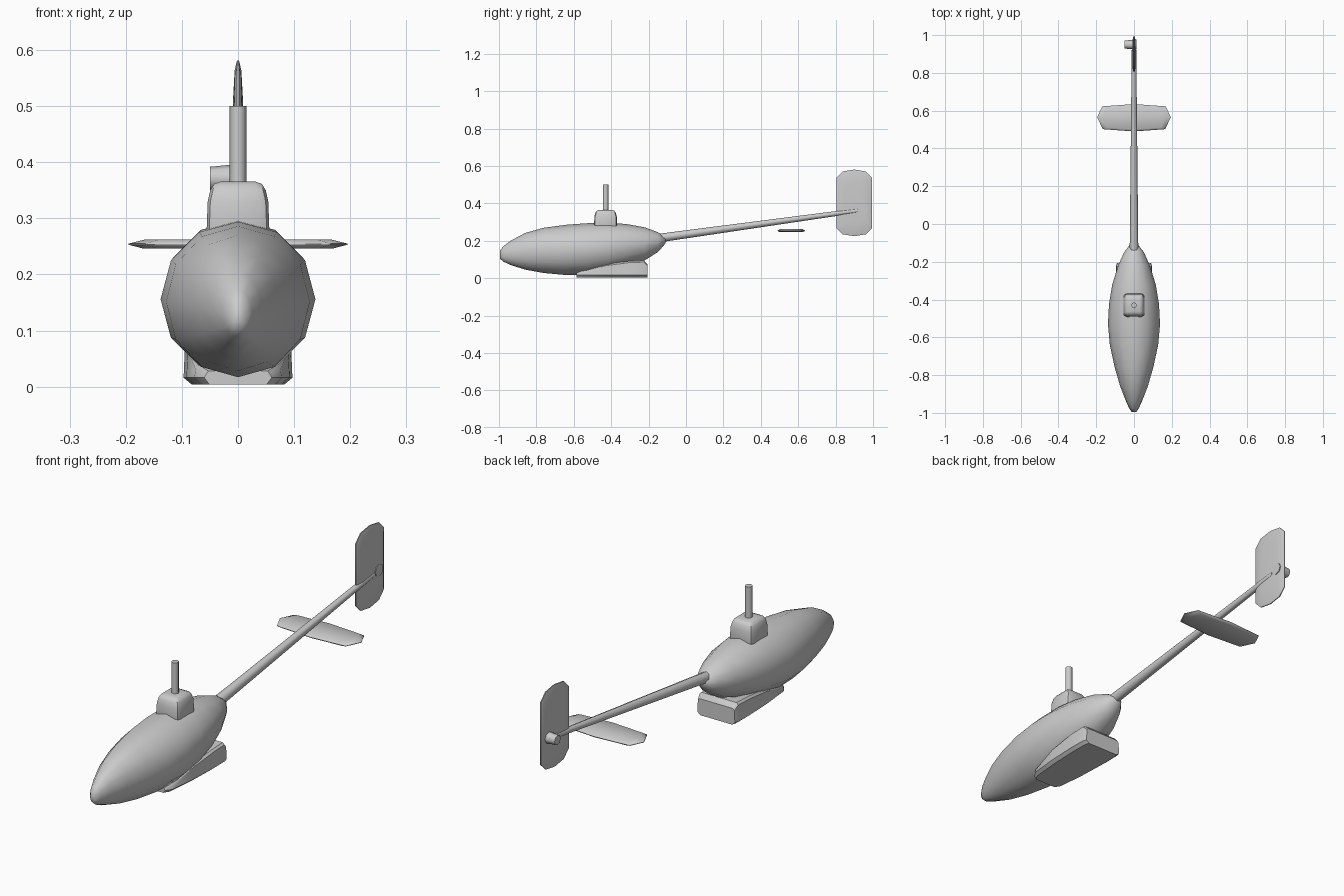
import bpy, bmesh, math
from mathutils import Vector

if "Cube" in bpy.data.objects:
    bpy.data.objects.remove(bpy.data.objects["Cube"])


def finish(name, bm, angle=40, bevel=0, segments=2):
    """Turn a bmesh into a named, smooth shaded object."""
    bmesh.ops.recalc_face_normals(bm, faces=bm.faces)
    me = bpy.data.meshes.new(name)
    bm.to_mesh(me)
    bm.free()
    ob = bpy.data.objects.new(name, me)
    bpy.context.collection.objects.link(ob)
    bpy.ops.object.select_all(action='DESELECT')
    bpy.context.view_layer.objects.active = ob
    ob.select_set(True)
    if bevel:
        mod = ob.modifiers.new("bevel", 'BEVEL')
        mod.width = bevel
        mod.segments = segments
        bpy.ops.object.modifier_apply(modifier=mod.name)
    bpy.ops.object.shade_smooth_by_angle(angle=math.radians(angle))
    return ob


def loft(name, rings, **kw):
    """Skin a list of equal-length closed rings and cap both ends."""
    bm = bmesh.new()
    loops = [[bm.verts.new(p) for p in ring] for ring in rings]
    n = len(loops[0])
    for a, b in zip(loops, loops[1:]):
        for i in range(n):
            j = (i + 1) % n
            bm.faces.new((a[i], a[j], b[j], b[i]))
    bm.faces.new(loops[0][::-1])
    bm.faces.new(loops[-1])
    return finish(name, bm, **kw)


def tube(name, start, end, r1, r2, sides=8):
    a, b = Vector(start), Vector(end)
    q = (b - a).to_track_quat('Z', 'Y')
    rings = []
    for c, r in ((a, r1), (b, r2)):
        rings.append([c + q @ Vector((r * math.cos(t), r * math.sin(t), 0))
                      for t in (2 * math.pi * i / sides for i in range(sides))])
    return loft(name, rings, angle=50)


def blade(name, outline, centre, place, layers):
    """Thin lens-shaped surface: scaled copies of an outline stacked by thickness."""
    cu, cv = centre
    rings = [[place(cu + (u - cu) * s, cv + (v - cv) * s, w) for u, v in outline]
             for s, w in layers]
    return loft(name, rings, angle=60)


# Fuselage: 12-sided stations (y, bottom, top, half width)
stations = [
    (-0.995, 0.105, 0.148, 0.012), (-0.975, 0.088, 0.172, 0.026),
    (-0.935, 0.070, 0.202, 0.044), (-0.86, 0.046, 0.242, 0.073),
    (-0.76, 0.028, 0.270, 0.102), (-0.64, 0.017, 0.286, 0.128),
    (-0.53, 0.018, 0.294, 0.138), (-0.42, 0.035, 0.297, 0.132),
    (-0.32, 0.062, 0.290, 0.115), (-0.22, 0.096, 0.272, 0.084),
    (-0.15, 0.140, 0.246, 0.053), (-0.11, 0.186, 0.218, 0.022)]
rings = []
for y, z0, z1, w in stations:
    rings.append([(w * math.sin(i * math.pi / 6), y,
                   (z0 + z1) / 2 + (z1 - z0) / 2 * math.cos(i * math.pi / 6))
                  for i in range(12)])
loft("fuselage", rings, angle=60)

# Belly pod: wedge stations (y, half width, top)
rings = []
for y, w, top in [(-0.585, 0.06, 0.028), (-0.56, 0.078, 0.038), (-0.43, 0.092, 0.075),
                  (-0.30, 0.097, 0.092), (-0.225, 0.096, 0.094), (-0.206, 0.09, 0.075)]:
    half = [(w * 0.85, 0.004), (w, 0.016), (w * 0.97, top - 0.008), (w * 0.88, top)]
    rings.append([(x, y, z) for x, z in half] + [(-x, y, z) for x, z in half[::-1]])
loft("belly_pod", rings, angle=35)

# Rotor housing and mast
rings = []
for z, hx, hy in [(0.25, 0.057, 0.062), (0.33, 0.054, 0.060), (0.366, 0.046, 0.050)]:
    rings.append([(sx * hx, -0.43 + sy * hy, z)
                  for sx, sy in ((1, 1), (-1, 1), (-1, -1), (1, -1))])
loft("rotor_housing", rings, bevel=0.016, segments=2, angle=40)
tube("rotor_mast", (0, -0.43, 0.34), (0, -0.43, 0.50), 0.015, 0.015)

# Tail boom
tube("tail_boom", (0, -0.15, 0.214), (0, 0.92, 0.362), 0.023, 0.012)

# Vertical tail fin
side = [(0.095, 0.135), (0.062, 0.168), (0, 0.178)]
quad = side + [(-0.062, 0.168), (-0.095, 0.135)]
fin = [(0.9 + u, 0.403 + v) for u, v in quad] + [(0.9 - u, 0.403 - v) for u, v in quad]
blade("tail_fin", fin, (0.9, 0.403), lambda u, v, w: (w, u, v),
      [(0.6, -0.009), (0.9, -0.006), (1, -0.002), (1, 0.002), (0.9, 0.006), (0.6, 0.009)])

# Horizontal stabiliser
half = [(0.165, 0.502), (0.195, 0.565), (0.168, 0.623)]
stab = [(0, 0.49)] + half + [(0, 0.635)] + [(-x, y) for x, y in half[::-1]]
blade("stabiliser", stab, (0, 0.563), lambda u, v, w: (u, v, 0.254 + w),
      [(0.86, -0.008), (1, -0.001), (1, 0.001), (0.86, 0.008)])

# Tail rotor hub
tube("tail_rotor_hub", (-0.05, 0.95, 0.371), (0.012, 0.95, 0.371), 0.021, 0.027)
